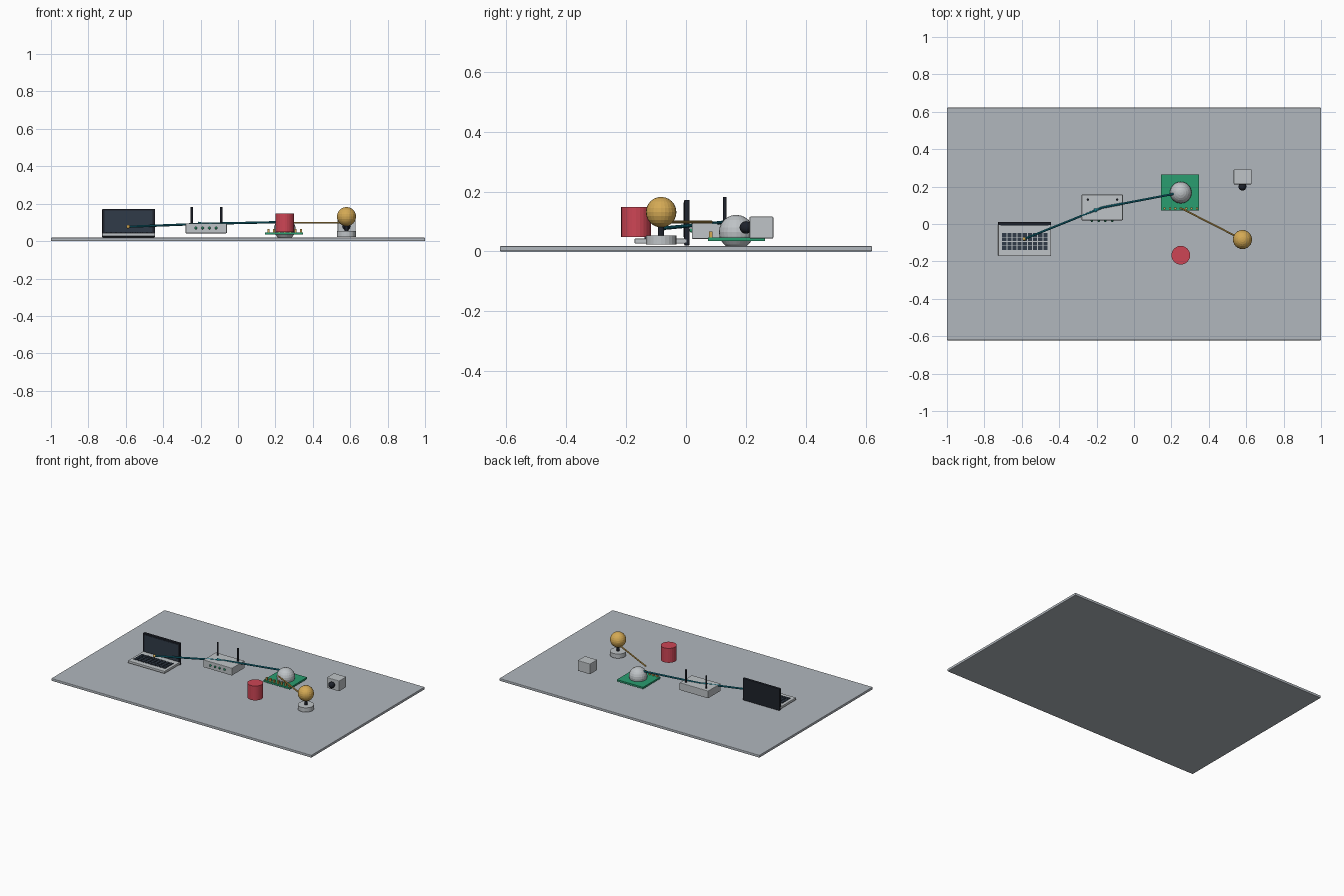
import bpy
from mathutils import Vector

if "Cube" in bpy.data.objects:
    bpy.data.objects.remove(bpy.data.objects["Cube"])


def mat(name, c):
    m = bpy.data.materials.new(name)
    m.diffuse_color = (*c, 1)
    m.use_nodes = True
    m.node_tree.nodes["Principled BSDF"].inputs["Base Color"].default_value = m.diffuse_color
    return m


TABLE = mat("table grey", (0.44, 0.475, 0.51))
SHELL = mat("light grey", (0.52, 0.55, 0.57))
NAVY = mat("navy", (0.03, 0.044, 0.066))
BLACK = mat("near black", (0.013, 0.016, 0.024))
GREEN = mat("board green", (0.023, 0.337, 0.162))
RED = mat("red", (0.61, 0.06, 0.09))
GOLD = mat("gold", (0.66, 0.4, 0.09))
TEAL = mat("teal", (0.007, 0.19, 0.26))
CYAN = mat("cyan", (0.03, 0.5, 0.62))


def finish(name, m, bevel=0):
    o = bpy.context.object
    o.name = name
    o.data.materials.append(m)
    if bevel:
        b = o.modifiers.new("bevel", 'BEVEL')
        b.width, b.segments = bevel, 2
    return o


def box(name, x, y, z, m, bevel=0):
    """Box from (min, max) pairs."""
    bpy.ops.mesh.primitive_cube_add(size=1, location=[(a + b) / 2 for a, b in (x, y, z)])
    bpy.context.object.scale = [b - a for a, b in (x, y, z)]
    bpy.ops.object.transform_apply(location=False, rotation=False, scale=True)
    return finish(name, m, bevel)


def rod(name, p, q, r, m, n=24, r2=None):
    """Cylinder or cone running from p to q."""
    p, q = Vector(p), Vector(q)
    d = q - p
    bpy.ops.mesh.primitive_cone_add(vertices=n, radius1=r, radius2=r if r2 is None else r2,
                                    depth=d.length, location=(p + q) / 2,
                                    rotation=d.to_track_quat('Z', 'Y').to_euler())
    return finish(name, m)


def ball(name, c, r, m, seg=24, rings=12):
    bpy.ops.mesh.primitive_uv_sphere_add(segments=seg, ring_count=rings, radius=r, location=c)
    return finish(name, m)


# Table slab
box("table_top", (-1, 1), (-0.622, 0.622), (0, 0.018), TABLE, 0.004)

# Laptop: base, lid, display and keys
box("laptop_base", (-0.726, -0.444), (-0.172, 0.005), (0.026, 0.043), SHELL, 0.003)
box("laptop_lid", (-0.726, -0.444), (-0.006, 0.012), (0.02, 0.172), BLACK, 0.003)
box("laptop_display", (-0.714, -0.456), (-0.009, -0.004), (0.048, 0.163), NAVY)
COLS, ROWS = 9, 4
for i in range(COLS):
    for j in range(ROWS):
        x, y = -0.705 + i * 0.0275, -0.138 + j * 0.023
        box("laptop_key", (x, x + 0.022), (y, y + 0.020), (0.041, 0.048), NAVY)

# Router: case, antennas, status lights
box("router_case", (-0.28, -0.06), (0.02, 0.157), (0.042, 0.094), SHELL, 0.003)
for x in (-0.247, -0.09):
    rod("router_antenna", (x, 0.13, 0.09), (x, 0.13, 0.182), 0.006, BLACK, 12)
for i in range(4):
    ball("router_light", (-0.225 + i * 0.036, 0.018, 0.07), 0.007, GREEN, 12, 8)

# Circuit board with dome and front pins
box("circuit_board", (0.145, 0.347), (0.073, 0.264), (0.035, 0.047), GREEN)
ball("sensor_dome", (0.25, 0.168, 0.064), 0.058, SHELL)
for i in range(7):
    x = 0.163 + i * 0.029
    box("board_pin", (x - 0.006, x + 0.006), (0.077, 0.089), (0.046, 0.066), GOLD)

# Red canister
rod("red_canister", (0.25, -0.167, 0.048), (0.25, -0.167, 0.148), 0.05, RED)

# Lamp: pedestal, neck, globe
rod("lamp_pedestal", (0.58, -0.083, 0.023), (0.58, -0.083, 0.053), 0.051, SHELL)
rod("lamp_neck", (0.58, -0.083, 0.05), (0.58, -0.083, 0.1), 0.01, BLACK, 16)
ball("lamp_globe", (0.58, -0.083, 0.131), 0.051, GOLD)

# Camera body and lens
box("camera_body", (0.533, 0.629), (0.212, 0.292), (0.043, 0.116), SHELL, 0.004)
ball("camera_lens", (0.58, 0.2, 0.08), 0.021, BLACK, 20, 10)

# Connecting cables
start, hub = (-0.587, -0.08, 0.077), (-0.17, 0.088, 0.093)
rod("laptop_cable", start, hub, 0.006, TEAL, 10)
rod("board_cable", hub, (0.25, 0.168, 0.102), 0.006, TEAL, 10)
rod("cable_tip", (-0.21, 0.072, 0.093), hub, 0.011, CYAN, 10, 0.0)
ball("cable_plug", start, 0.01, GOLD, 12, 8)
rod("lamp_cable", (0.25, 0.085, 0.098), (0.58, -0.083, 0.098), 0.005, GOLD, 10)
